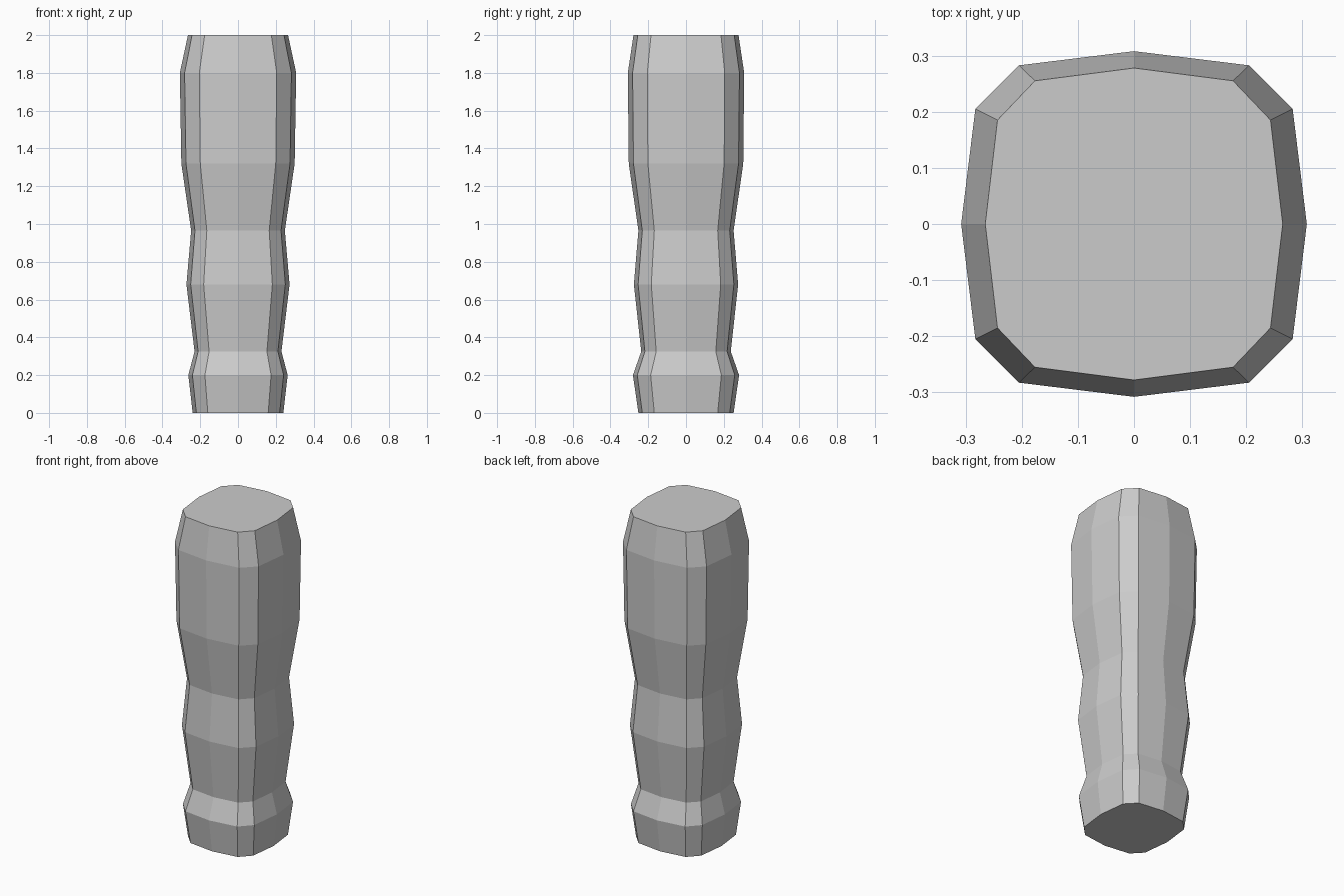
import bpy, bmesh

if "Cube" in bpy.data.objects:
    bpy.data.objects.remove(bpy.data.objects["Cube"])

# Rings from bottom to top: height, half width x, half width y
RINGS = [
    (0.00, 0.240, 0.252),
    (0.20, 0.263, 0.281),
    (0.325, 0.230, 0.237),
    (0.68, 0.273, 0.276),
    (0.965, 0.248, 0.252),
    (1.32, 0.300, 0.303),
    (1.80, 0.308, 0.308),
    (2.00, 0.265, 0.278),
]

# Twelve-sided rounded-square section: one quarter, then rotated by 90 degrees
quarter = [(1.0, 0.0), (0.918, 0.666), (0.666, 0.918)]
section = []
for _ in range(4):
    section += quarter
    quarter = [(-y, x) for x, y in quarter]

# Column body: loft the section through all rings and cap the ends
bm = bmesh.new()
loops = [[bm.verts.new((x * hx, y * hy, z)) for x, y in section] for z, hx, hy in RINGS]
n = len(section)
for low, high in zip(loops, loops[1:]):
    for i in range(n):
        j = (i + 1) % n
        bm.faces.new((low[i], low[j], high[j], high[i]))
bm.faces.new(loops[0][::-1])
bm.faces.new(loops[-1])

mesh = bpy.data.meshes.new("column")
bm.to_mesh(mesh)
bm.free()
bpy.context.collection.objects.link(bpy.data.objects.new("column", mesh))
